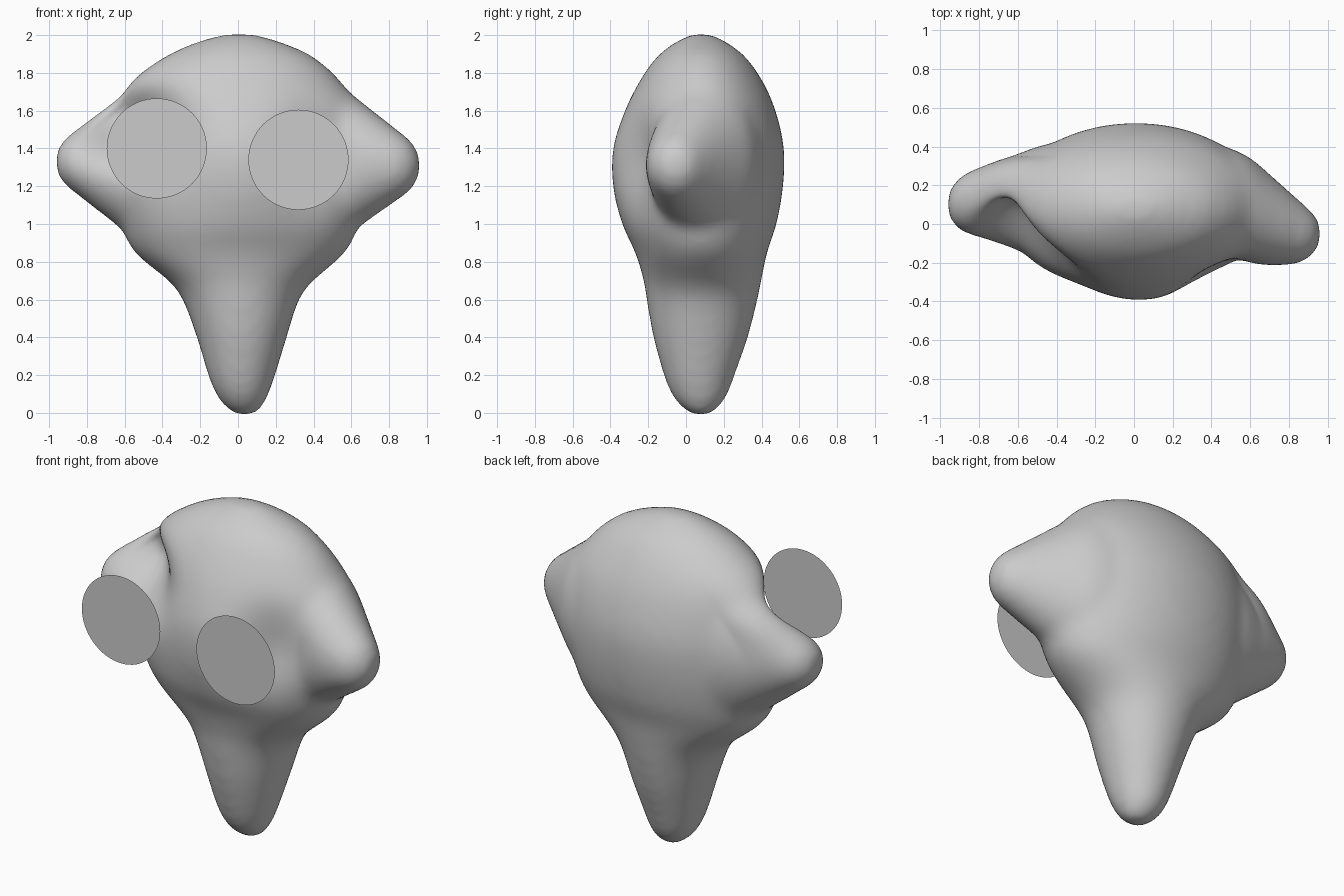
import bpy
import bmesh
from math import exp, pi, sin, cos
from mathutils import Matrix

cube = bpy.data.objects.get("Cube")
if cube:
    bpy.data.objects.remove(cube)

grey = bpy.data.materials.new("mid_grey")
grey.use_nodes = True
colour = (0.6, 0.6, 0.6, 1)
grey.diffuse_color = colour
grey.node_tree.nodes["Principled BSDF"].inputs["Base Color"].default_value = colour


def add_object(name, mesh):
    obj = bpy.data.objects.new(name, mesh)
    bpy.context.collection.objects.link(obj)
    return obj


def spline(rows, steps=5):
    """Pass a smooth curve through the rows of numbers."""
    padded = [rows[0], *rows, rows[-1]]
    result = []
    for a, b, c, d in zip(padded, padded[1:], padded[2:], padded[3:]):
        for i in range(steps):
            t = i / steps
            result.append([q + t / 2 * (r - p + t * (2 * p - 5 * q + 4 * r - s
                           + t * (3 * q - p - 3 * r + s)))
                           for p, q, r, s in zip(a, b, c, d)])
    return result + [rows[-1]]


def loft(bm, stations, sides=48):
    """Skin elliptical rings given as height, left, right, front, back."""
    rings = []
    for z, x0, x1, y0, y1 in stations:
        ring = []
        for i in range(sides):
            a = 2 * pi * i / sides
            ring.append(bm.verts.new(((x0 + x1) / 2 + (x1 - x0) / 2 * cos(a),
                                      (y0 + y1) / 2 + (y1 - y0) / 2 * sin(a), z)))
        rings.append(ring)
    for low, high in zip(rings, rings[1:]):
        for i in range(sides):
            j = (i + 1) % sides
            bm.faces.new((low[i], low[j], high[j], high[i]))
    bm.faces.new(rings[0][::-1])
    bm.faces.new(rings[-1])


def horn(bm, base, base_size, tip, tip_size):
    """Rounded cone: the hull around two ellipsoids."""
    part = bmesh.new()
    for centre, size in ((base, base_size), (tip, tip_size)):
        bmesh.ops.create_icosphere(part, subdivisions=4, radius=1,
                                   matrix=Matrix.Translation(centre) @ Matrix.Diagonal((*size, 1)))
    hull = bmesh.ops.convex_hull(part, input=part.verts[:])
    keep = {f for f in hull["geom"] if isinstance(f, bmesh.types.BMFace)}
    bmesh.ops.delete(part, geom=[f for f in part.faces if f not in keep], context="FACES")
    bmesh.ops.delete(part, geom=[v for v in part.verts if not v.link_faces], context="VERTS")
    bmesh.ops.recalc_face_normals(part, faces=part.faces[:])
    mesh = bpy.data.meshes.new("horn_part")
    part.to_mesh(mesh)
    part.free()
    bm.from_mesh(mesh)
    bpy.data.meshes.remove(mesh)


# Head tapering down into a blunt point
stations = (
    (-0.017, 0, 0.08, 0.04, 0.12),
    (0.03, -0.07, 0.13, -0.03, 0.18),
    (0.1, -0.12, 0.165, -0.08, 0.225),
    (0.2, -0.16, 0.2, -0.12, 0.26),
    (0.4, -0.22, 0.26, -0.175, 0.33),
    (0.6, -0.295, 0.325, -0.21, 0.38),
    (0.7, -0.37, 0.4, -0.225, 0.4),
    (0.85, -0.55, 0.57, -0.27, 0.43),
    (1, -0.62, 0.64, -0.34, 0.48),
    (1.2, -0.66, 0.68, -0.39, 0.515),
    (1.4, -0.665, 0.68, -0.39, 0.52),
    (1.6, -0.64, 0.65, -0.325, 0.475),
    (1.75, -0.57, 0.55, -0.25, 0.41),
    (1.88, -0.4, 0.41, -0.16, 0.32),
    (1.96, -0.23, 0.24, -0.06, 0.22),
    (2.005, -0.08, 0.09, 0.03, 0.13),
)
bm = bmesh.new()
loft(bm, spline(stations))
horn(bm, (-0.38, 0.1, 1.325), (0.36, 0.32, 0.46), (-0.795, 0.1, 1.33), (0.175, 0.18, 0.175))
horn(bm, (0.38, 0.09, 1.325), (0.36, 0.32, 0.46), (0.795, -0.05, 1.31), (0.175, 0.165, 0.185))
raw = bpy.data.meshes.new("head_raw")
bm.to_mesh(raw)
bm.free()
source = add_object("head_source", raw)

# Fuse and soften
fuse = source.modifiers.new("fuse", "REMESH")
fuse.mode = "VOXEL"
fuse.voxel_size = 0.025
soften = source.modifiers.new("soften", "SMOOTH")
soften.factor = 0.5
soften.iterations = 24
bpy.context.view_layer.update()
evaluated = source.evaluated_get(bpy.context.evaluated_depsgraph_get())
mesh = bpy.data.meshes.new_from_object(evaluated)
bpy.data.objects.remove(source)
mesh.name = "head"
head = add_object("head", mesh)

# Press the eye sockets and the right cheek into the front
presses = (
    (-0.56, 1.52, 0.23, 0.18, 0.25),
    (0.4, 1.34, 0.17, 0.24, 0.09),
    (-0.3, 1.25, 0.2, 0.3, 0.03),
)
for v in mesh.vertices:
    front = min(1, max(0, (0.35 - v.co.y) / 0.4))
    push = 0
    for x, z, wide, tall, depth in presses:
        push += depth * exp(-((v.co.x - x) / wide) ** 2 - ((v.co.z - z) / tall) ** 2)
    v.co.y += push * front

mesh.materials.clear()
mesh.materials.append(grey)
mesh.polygons.foreach_set("use_smooth", [True] * len(mesh.polygons))
mesh.update()

# Flat round eyes floating in front of the sockets
for name, centre in (("right_eye", (-0.43, -0.515, 1.4)), ("left_eye", (0.32, -0.48, 1.34))):
    bm = bmesh.new()
    bmesh.ops.create_circle(bm, cap_ends=True, segments=64, radius=0.265,
                            matrix=Matrix.Translation(centre) @ Matrix.Rotation(pi / 2, 4, "X"))
    eye_mesh = bpy.data.meshes.new(name)
    bm.to_mesh(eye_mesh)
    bm.free()
    eye_mesh.materials.append(grey)
    add_object(name, eye_mesh)
